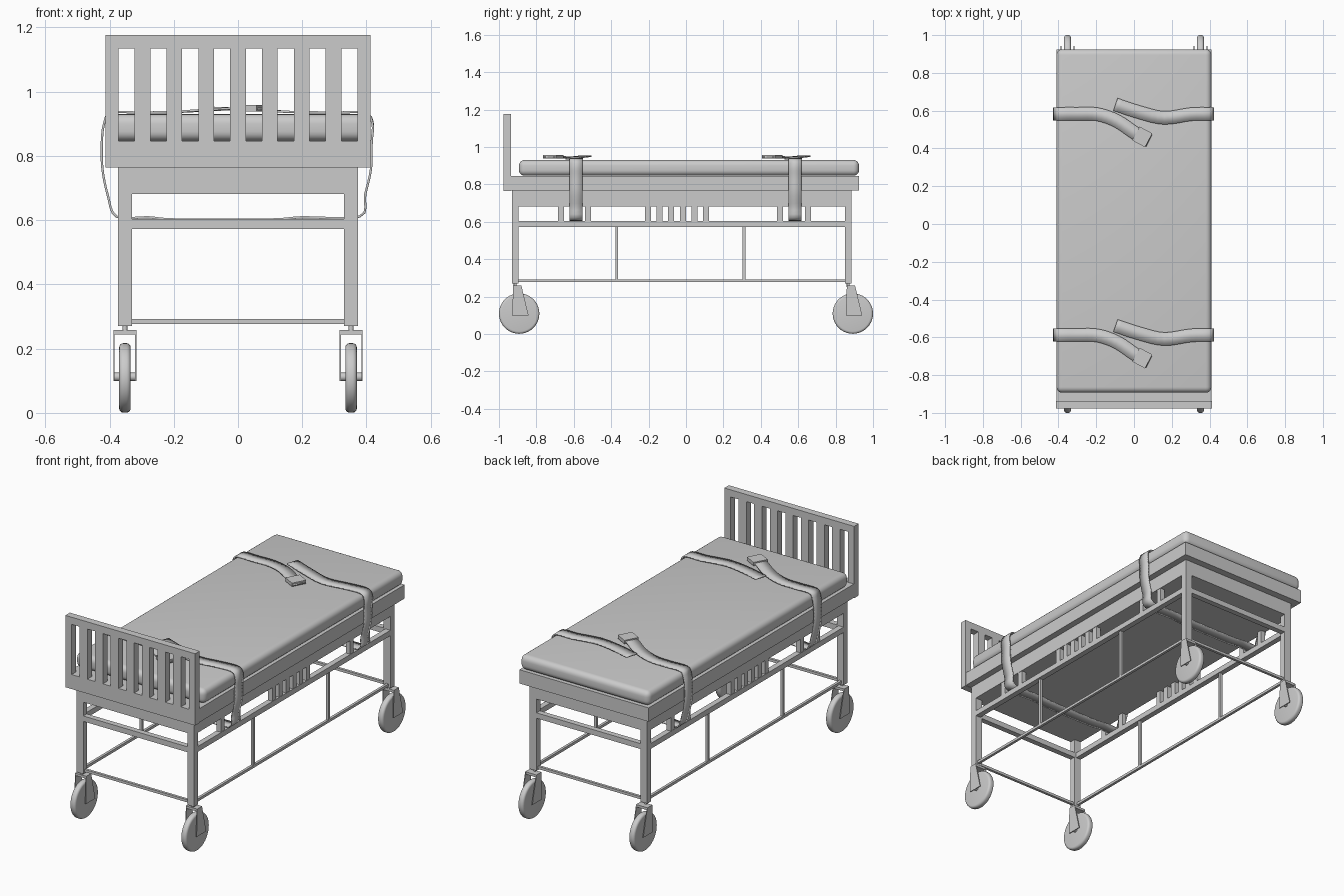
import bpy, bmesh, math
from mathutils import Vector, Matrix

if "Cube" in bpy.data.objects:
    bpy.data.objects.remove(bpy.data.objects["Cube"])


def finish(name, bm, smooth=False):
    bmesh.ops.recalc_face_normals(bm, faces=bm.faces)
    me = bpy.data.meshes.new(name)
    bm.to_mesh(me)
    bm.free()
    ob = bpy.data.objects.new(name, me)
    bpy.context.collection.objects.link(ob)
    if smooth:
        bpy.ops.object.select_all(action='DESELECT')
        ob.select_set(True)
        bpy.context.view_layer.objects.active = ob
        bpy.ops.object.shade_smooth_by_angle(angle=math.radians(35))
    return ob


def boxes(name, spans):
    """One object from boxes given as (x0, x1, y0, y1, z0, z1)."""
    bm = bmesh.new()
    for x0, x1, y0, y1, z0, z1 in spans:
        m = Matrix.Translation(((x0 + x1) / 2, (y0 + y1) / 2, (z0 + z1) / 2))
        m = m @ Matrix.Diagonal((x1 - x0, y1 - y0, z1 - z0, 1))
        bmesh.ops.create_cube(bm, size=1, matrix=m)
    return finish(name, bm)


def both(x0, x1, *rest):
    return [(x0, x1, *rest), (-x1, -x0, *rest)]


def ring(z0, z1, t, inset=0.0):
    """Rectangular rail loop joining the four legs."""
    x, y0, y1 = 0.373 - inset, -0.931 + inset, 0.884 - inset
    return both(x - t, x, y0, y1, z0, z1) + [
        (-x + t, x - t, y0, y0 + t, z0, z1), (-x + t, x - t, y1 - t, y1, z0, z1)]


def cylinder(name, r, length, loc, axis, bevel=0, n=32):
    bm = bmesh.new()
    rot = Matrix.Rotation(math.pi / 2, 4, 'Y') if axis == 'X' else Matrix()
    bmesh.ops.create_cone(bm, cap_ends=True, segments=n, radius1=r, radius2=r,
                          depth=length, matrix=Matrix.Translation(loc) @ rot)
    if bevel:
        rim = [e for e in bm.edges if any(len(f.verts) > 4 for f in e.link_faces)]
        bmesh.ops.bevel(bm, geom=rim, offset=bevel, segments=4, profile=0.5, affect='EDGES')
    return finish(name, bm, True)


# headboard
slot, pitch = 0.05, 0.0991
bars = [(i * pitch - (pitch - slot) / 2, i * pitch + (pitch - slot) / 2) for i in range(-3, 4)]
bars += [(-0.412, -0.372), (0.372, 0.412)]
boxes("headboard", [(-0.412, 0.412, -0.977, -0.936, 0.764, 0.847),
                    (-0.412, 0.412, -0.977, -0.936, 1.135, 1.176)]
      + [(a, b, -0.977, -0.936, 0.847, 1.135) for a, b in bars])

# bed deck and the narrower block beneath it
boxes("bed_deck", [(-0.41, 0.41, -0.936, 0.925, 0.766, 0.845)])
boxes("under_deck", [(-0.373, 0.373, -0.931, 0.884, 0.682, 0.766)])

# legs, rails, rods and slats
boxes("legs", both(0.33, 0.373, -0.931, -0.896, 0.27, 0.682)
      + both(0.33, 0.373, 0.849, 0.884, 0.27, 0.682))
boxes("lower_rails", ring(0.572, 0.603, 0.032))
boxes("bottom_rods", ring(0.277, 0.292, 0.015, 0.012))
boxes("upright_rods", both(0.346, 0.361, -0.378, -0.363, 0.29, 0.575)
      + both(0.346, 0.361, 0.303, 0.318, 0.29, 0.575))
slats = [-0.668, -0.524, 0.503, 0.652] + [-0.203 + i * 0.062 for i in range(6)]
boxes("side_slats", [s for y in slats
                     for s in both(0.343, 0.371, y - 0.016, y + 0.016, 0.6, 0.685)])

# mattress
bm = bmesh.new()
bmesh.ops.create_cube(bm, size=1, matrix=Matrix.Translation((0, 0.016, 0.888))
                      @ Matrix.Diagonal((0.82, 1.818, 0.084, 1)))
bmesh.ops.bevel(bm, geom=bm.edges[:], offset=0.03, segments=5, profile=0.5, affect='EDGES')
finish("mattress", bm, True)


# straps: one path from the buckle end, round under the bed, to the loose end
def smooth_path(p, n=4):
    p = [Vector(q) for q in p]
    out = []
    for i in range(len(p) - 1):
        a, b, c, d = p[max(i - 1, 0)], p[i], p[i + 1], p[min(i + 2, len(p) - 1)]
        for k in range(n):
            t = k / n
            out.append(0.5 * (2 * b + (c - a) * t + (2 * a - 5 * b + 4 * c - d) * t * t
                              + (3 * b - a - 3 * c + d) * t ** 3))
    return out + [p[-1]]


strap_path = [
    (0.08, -0.142, 0.946), (0.01, -0.105, 0.948), (-0.09, -0.038, 0.943),
    (-0.195, -0.002, 0.937), (-0.3, 0, 0.935), (-0.395, 0, 0.934),
    (-0.417, 0, 0.9), (-0.424, 0, 0.84), (-0.422, 0, 0.76), (-0.406, 0, 0.68),
    (-0.378, 0, 0.611), (-0.28, 0, 0.609), (-0.19, 0, 0.602), (0.1, 0, 0.602),
    (0.2, 0, 0.609), (0.378, 0, 0.611), (0.396, 0, 0.68), (0.414, 0, 0.76),
    (0.416, 0, 0.84), (0.419, 0, 0.9), (0.395, 0, 0.934), (0.3, -0.002, 0.935),
    (0.16, -0.021, 0.937), (0.03, 0.008, 0.945), (-0.098, 0.05, 0.95)]


def strap(name, y):
    pts = smooth_path(strap_path)
    bm = bmesh.new()
    prev = None
    for i, p in enumerate(pts):
        t = pts[min(i + 1, len(pts) - 1)] - pts[max(i - 1, 0)]
        w = Vector((-t.y, t.x, 0))
        w = w.normalized() if w.length > 1e-4 and abs(t.y) > 1e-5 else Vector((0, 1, 0))
        if w.y < 0:
            w.negate()
        row = [bm.verts.new(p + Vector((0, y, 0)) + w * s) for s in (-0.035, 0.035)]
        if prev:
            bm.faces.new((prev[0], row[0], row[1], prev[1]))
        prev = row
    ob = finish(name, bm, True)
    sol = ob.modifiers.new("thickness", 'SOLIDIFY')
    sol.thickness, sol.offset = 0.007, 0
    # buckle
    bm = bmesh.new()
    bmesh.ops.create_cube(bm, size=1, matrix=Matrix.Translation((0.044, y - 0.122, 0.948))
                          @ Matrix.Rotation(math.radians(-28), 4, 'Z')
                          @ Matrix.Diagonal((0.076, 0.083, 0.02, 1)))
    finish(name + "_buckle", bm)


strap("head_strap", -0.588)
strap("foot_strap", 0.583)


# casters
def caster(name, x, y, leg_y):
    cylinder(name + "_wheel", 0.108, 0.036, (x, y, 0.109), 'X', 0.013, 40)
    cylinder(name + "_axle", 0.005, 0.072, (x, y, 0.112), 'X', n=12)
    for s in (-1, 1):
        cylinder(name + "_hub", 0.013, 0.017, (x + s * 0.0265, y, 0.112), 'X', n=16)
    cylinder(name + "_pin", 0.008, 0.03, (x, leg_y, 0.265), 'Z', n=12)
    boxes(name + "_fork_top", [(x - 0.036, x + 0.036, y - 0.032, y + 0.012, 0.244, 0.258)])
    bm = bmesh.new()
    for s in (-0.034, 0.034):
        vs = [bm.verts.new((x + s - 0.002, y + dy, z)) for dy, z in
              ((-0.037, 0.1), (0.05, 0.1), (0.012, 0.258), (-0.032, 0.258))]
        r = bmesh.ops.extrude_face_region(bm, geom=[bm.faces.new(vs)])
        bmesh.ops.translate(bm, vec=(0.004, 0, 0),
                            verts=[v for v in r["geom"] if isinstance(v, bmesh.types.BMVert)])
    finish(name + "_fork", bm)


for x, side in ((-0.352, "left"), (0.352, "right")):
    caster("front_" + side, x, -0.892, -0.913)
    caster("back_" + side, x, 0.892, 0.867)
